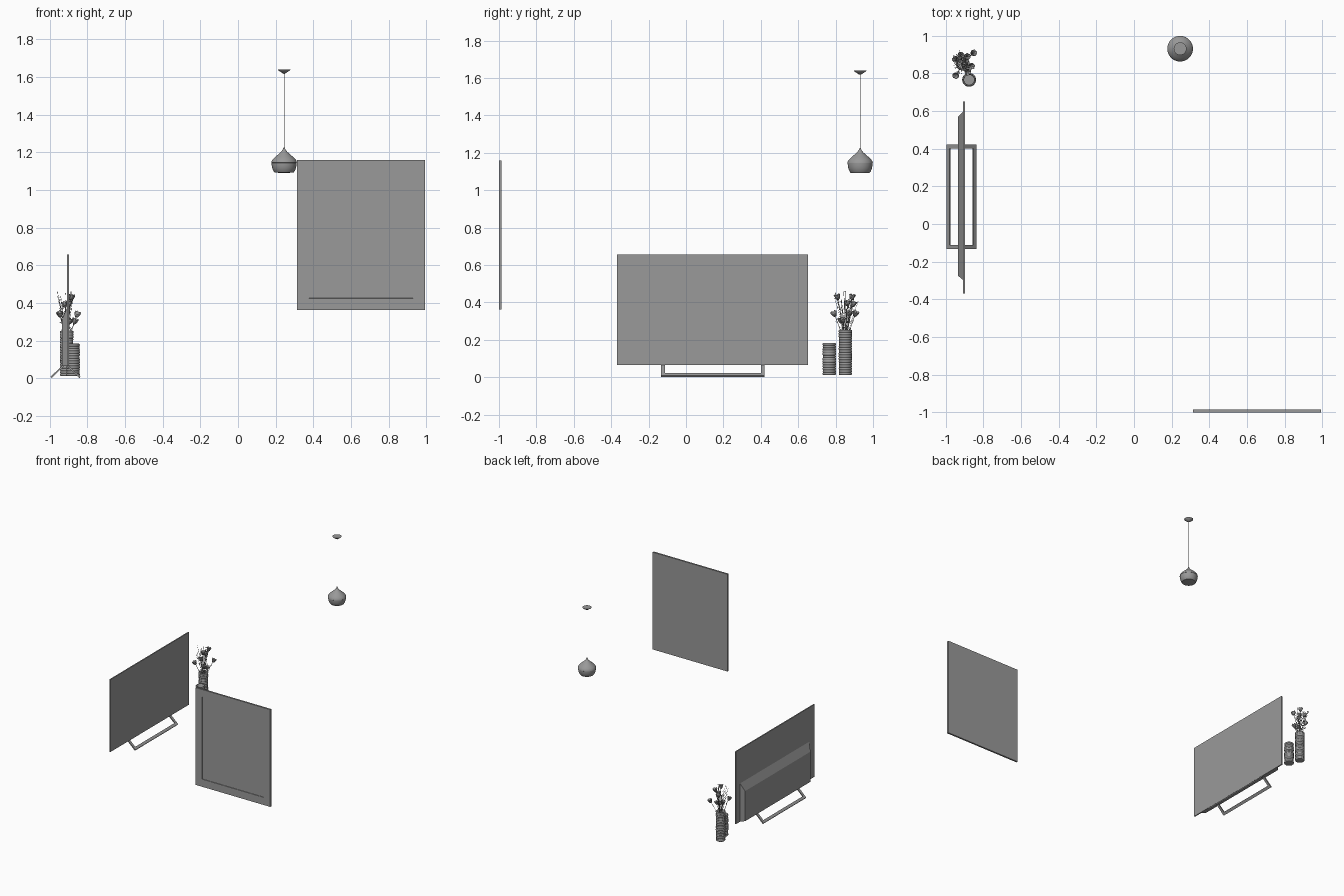
import bpy, bmesh, math, random
from mathutils import Vector, Matrix

if "Cube" in bpy.data.objects:
    bpy.data.objects.remove(bpy.data.objects["Cube"])

random.seed(4)

GREY = bpy.data.materials.new("dark_grey")
GREY.diffuse_color = (0.32, 0.32, 0.32, 1)
GREY.use_nodes = True
GREY.node_tree.nodes["Principled BSDF"].inputs["Base Color"].default_value = GREY.diffuse_color


def make(name, bm, smooth=None):
    bmesh.ops.recalc_face_normals(bm, faces=bm.faces)
    me = bpy.data.meshes.new(name)
    bm.to_mesh(me)
    bm.free()
    me.materials.append(GREY)
    ob = bpy.data.objects.new(name, me)
    bpy.context.collection.objects.link(ob)
    if smooth:
        bpy.ops.object.select_all(action='DESELECT')
        ob.select_set(True)
        bpy.context.view_layer.objects.active = ob
        bpy.ops.object.shade_smooth_by_angle(angle=math.radians(smooth))
    return ob


def box_bm(lo, hi):
    lo, hi = Vector(lo), Vector(hi)
    bm = bmesh.new()
    bmesh.ops.create_cube(bm, size=1, matrix=Matrix.Translation((lo + hi) / 2) @ Matrix.Diagonal((*(hi - lo), 1)))
    bm.normal_update()
    return bm


def lathe(name, profile, x, y, sides=32, smooth=40):
    bm = bmesh.new()
    vs = [bm.verts.new((x + r, y, z)) for r, z in profile]
    edges = [bm.edges.new(p) for p in zip(vs, vs[1:])]
    bmesh.ops.spin(bm, geom=vs + edges, cent=(x, y, 0), axis=(0, 0, 1), angle=2 * math.pi, steps=sides)
    bmesh.ops.remove_doubles(bm, verts=bm.verts, dist=1e-5)
    return make(name, bm, smooth)


def tubes(name, paths, radius):
    cu = bpy.data.curves.new(name, 'CURVE')
    cu.dimensions = '3D'
    cu.bevel_depth = radius
    cu.bevel_resolution = 1
    cu.use_fill_caps = True
    cu.materials.append(GREY)
    for pts in paths:
        sp = cu.splines.new('POLY')
        sp.points.add(len(pts) - 1)
        for p, q in zip(sp.points, pts):
            p.co = (*q, 1)
    ob = bpy.data.objects.new(name, cu)
    bpy.context.collection.objects.link(ob)
    bpy.ops.object.select_all(action='DESELECT')
    ob.select_set(True)
    bpy.context.view_layer.objects.active = ob
    bpy.ops.object.convert(target='MESH')


# Wall picture: border around a slightly sunken panel
bm = box_bm((0.314, -1.0, 0.362), (0.992, -0.986, 1.158))
front = [f for f in bm.faces if f.normal.y < -0.9]
bmesh.ops.inset_region(bm, faces=front, thickness=0.062, use_even_offset=True)
bm.normal_update()
bmesh.ops.inset_region(bm, faces=front, thickness=0.001, depth=-0.003, use_even_offset=True)
make("wall_picture", bm)

# Television screen
make("tv_screen", box_bm((-0.907, -0.368, 0.064), (-0.898, 0.651, 0.657)))

# Tapered electronics housing on the lower half of the back
bm = box_bm((-0.935, -0.30, 0.066), (-0.905, 0.60, 0.382))
for v in bm.verts:
    if v.co.x < -0.93:
        v.co.y += 0.025 if v.co.y < 0 else -0.03
        if v.co.z > 0.2:
            v.co.z -= 0.07
make("tv_back_housing", bm)

# Stand: two splayed U-shaped feet
for name, top, foot in (("stand_foot_back", (-0.924, 0.070), (-0.993, 0.005)),
                        ("stand_foot_front", (-0.910, 0.070), (-0.839, 0.005))):
    a, b = Vector((top[0], 0, top[1])), Vector((foot[0], 0, foot[1]))
    d = b - a
    n = Vector((d.z, 0, -d.x)).normalized() * 0.004
    L, w = d.length, 0.021
    y0, y1 = -0.133, 0.421
    outline = [(y0, 0), (y0, L), (y1, L), (y1, 0), (y1 - w, 0),
               (y1 - w, L - w), (y0 + w, L - w), (y0 + w, 0)]
    bm = bmesh.new()
    vs = [bm.verts.new(a + d * (s / L) + Vector((0, y, 0)) - n) for y, s in outline]
    face = bm.faces.new(vs)
    ext = bmesh.ops.extrude_face_region(bm, geom=[face])["geom"]
    bmesh.ops.translate(bm, vec=2 * n, verts=[g for g in ext if isinstance(g, bmesh.types.BMVert)])
    for v in bm.verts:
        if v.co.z < 0.004:
            v.co.z = 0.0
    make(name, bm)

# Pendant lamp: bell-shaped shade with a closed underside, thin cord, ceiling cone
LX, LY = 0.245, 0.931
lathe("lamp_shade", [(0, 1.226), (0.003, 1.226), (0.007, 1.215), (0.016, 1.203), (0.030, 1.190), (0.047, 1.176),
                     (0.060, 1.163), (0.066, 1.154), (0.068, 1.145), (0.0665, 1.144), (0.066, 1.132),
                     (0.063, 1.116), (0.057, 1.101), (0.051, 1.093), (0.030, 1.091), (0, 1.091)], LX, LY, 40, 35)
lathe("lamp_cord", [(0, 1.22), (0.0011, 1.22), (0.0011, 1.63), (0, 1.63)], LX, LY, 8)
lathe("lamp_canopy", [(0, 1.617), (0.004, 1.617), (0.032, 1.636), (0.034, 1.64), (0, 1.64)], LX, LY)


# Ribbed vases
def vase(name, x, y, r, z0, z1, rings):
    prof = [(0, z0), (r * 0.85, z0)]
    h = (z1 - z0) / rings
    for i in range(rings):
        k = r * random.uniform(0.94, 1.0)
        for t, s in ((0.04, 0.93), (0.25, 0.985), (0.5, 1.0), (0.75, 0.985), (0.96, 0.93)):
            prof.append((k * s, z0 + (i + t) * h))
    prof += [(r * 0.8, z1), (r * 0.72, z1 - 0.004), (r * 0.72, z0 + 0.012), (0, z0 + 0.012)]
    lathe(name, prof, x, y, 32, 50)


VX, VY = -0.910, 0.852
vase("tall_vase", VX, VY, 0.037, 0.012, 0.252, 18)
vase("short_vase", -0.876, 0.766, 0.037, 0.012, 0.183, 13)


# Bouquet: bent stems, cupped flowers, thin budding twigs
def stem(dx, dy, z, n=7):
    pts = []
    for i in range(n):
        t = i / (n - 1)
        pts.append(Vector((VX + dx * t ** 1.8, VY + dy * t ** 1.8, 0.1 + (z - 0.1) * t)))
    return pts


def blob(bm, centre, rot, size, sub=1):
    bmesh.ops.create_icosphere(bm, subdivisions=sub, radius=1,
                               matrix=Matrix.Translation(centre) @ rot @ Matrix.Diagonal((*size, 1)))


tips = [(0.025, -0.040, 0.418), (0.022, 0.034, 0.418), (-0.032, -0.056, 0.328), (0.052, 0.050, 0.328),
        (-0.034, 0.020, 0.328), (0.040, -0.012, 0.292), (0.012, 0.010, 0.385), (-0.008, 0.040, 0.380),
        (0.015, -0.022, 0.292)]
stems = [stem(*t) for t in tips]
tubes("flower_stems", stems, 0.0014)
bm = bmesh.new()
for pts in stems:
    axis = (pts[-1] - pts[-2]).normalized()
    base = Matrix.Translation(pts[-1]) @ axis.to_track_quat('Z', 'Y').to_matrix().to_4x4()
    for k in range(6):
        petal = base @ Matrix.Rotation(k * math.pi / 3, 4, 'Z') @ Matrix.Rotation(0.42, 4, 'Y')
        blob(bm, (0, 0, 0), petal @ Matrix.Translation((0.005, 0, 0.014)), (0.003, 0.010, 0.018), 2)
make("flower_heads", bm, 60)

twigs, bm = [], bmesh.new()
for i in range(16):
    a = i * 2.4
    r = random.uniform(0.02, 0.072)
    pts = stem(r * math.cos(a), r * math.sin(a), random.uniform(0.40, 0.460))
    twigs.append(pts)
    for j in (4, 5, 6):
        side = Vector((random.uniform(-1, 1), random.uniform(-1, 1), 0.8)).normalized() * 0.012
        end = pts[j] + (side if j < 6 else Vector((0, 0, 0.002)))
        twigs.append([pts[j], end])
        blob(bm, end, side.to_track_quat('Z', 'Y').to_matrix().to_4x4(), (0.002, 0.002, 0.005))
tubes("twigs", twigs, 0.0009)
make("twig_buds", bm, 60)

# Small leaves along the flower stems
bm = bmesh.new()
for pts in stems:
    for j in (4, 5):
        out = Vector((random.uniform(-1, 1), random.uniform(-1, 1), 0.7)).normalized()
        blob(bm, pts[j] + out * 0.010, out.to_track_quat('Z', 'Y').to_matrix().to_4x4(), (0.005, 0.001, 0.011))
make("stem_leaves", bm, 60)
